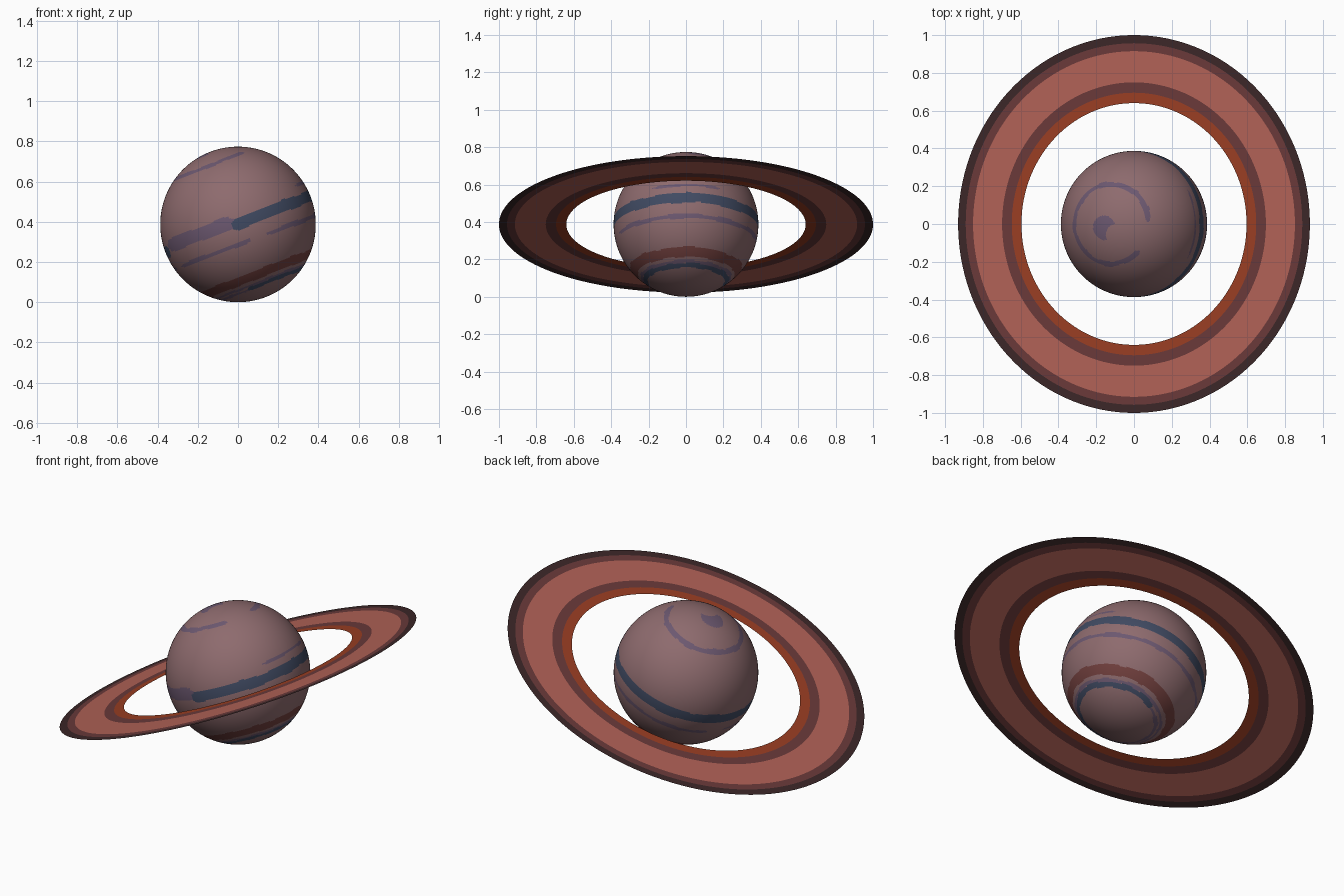
import bpy, bmesh, math

if "Cube" in bpy.data.objects:
    bpy.data.objects.remove(bpy.data.objects["Cube"])

TILT = math.radians(-21.4)
R = 0.387


def lin(c):
    c /= 255
    return c / 12.92 if c <= 0.04045 else ((c + 0.055) / 1.055) ** 2.4


def material(name, r, g, b):
    m = bpy.data.materials.new(name)
    m.diffuse_color = (lin(r), lin(g), lin(b), 1)
    m.use_nodes = True
    m.node_tree.nodes["Principled BSDF"].inputs["Base Color"].default_value = m.diffuse_color
    return m


def finish(name, bm, mats, smooth):
    me = bpy.data.meshes.new(name)
    for f in bm.faces:
        f.smooth = smooth
    bm.to_mesh(me)
    bm.free()
    for m in mats:
        me.materials.append(m)
    ob = bpy.data.objects.new(name, me)
    ob.location.z = R
    ob.rotation_euler.y = TILT
    bpy.context.collection.objects.link(ob)
    return ob


mauve = material("dusty_mauve", 142, 107, 110)
violet = material("faded_violet", 108, 88, 112)
blue = material("slate_blue", 64, 74, 98)
red = material("dull_red", 114, 64, 62)
edge = material("ring_dark_edge", 60, 39, 40)
brown = material("ring_brown", 107, 58, 58)
salmon = material("ring_salmon", 178, 98, 87)
orange = material("ring_rust", 155, 62, 35)

# Painted bands: (low latitude, high latitude, start longitude, end longitude, slot)
BANDS = [
    (-3.8, 4.5, -95, 200, 2),      # equator, dark part
    (-1.5, 8.5, 200, 268, 1),      # equator, faded part on the front left
    (10.3, 12.3, -28, 28, 1),      # short streak above equator
    (-16.5, -13, -72, 150, 1),     # southern streaks
    (-15, -12.5, 165, 195, 1),
    (-15.5, -12.3, 206, 275, 1),
    (-48, -39.5, -180, 180, 3),    # red belt
    (-53.5, -51, -180, 180, 1),    # southern polar rings
    (-58, -53.5, -110, 110, 2),
    (-58, -55, 110, 250, 1),
    (54.8, 59.2, 3, 318, 1),       # broken northern ring
]


def slot(p):
    """Paint slot for a point on the planet, from its latitude and longitude."""
    lat = math.degrees(math.asin(max(-1, min(1, p.z / p.length))))
    lon = math.degrees(math.atan2(p.y, p.x))
    # polar spot
    if p.z > 0 and math.hypot(p.x + 0.02, p.y + 0.02) < 0.065:
        if math.hypot(p.x - 0.05, p.y + 0.06) > 0.06:
            return 1
    a = math.radians(lon)
    wob = 0.5 * math.sin(5 * a + 1) + 0.35 * math.sin(13 * a)
    for lo, hi, s, e, k in BANDS:
        along = (lon - s) % 360
        span = e - s
        if along > span:
            continue
        # taper open ends
        t = 1 if span >= 360 else min(1, min(along, span - along) / 6 + 0.35)
        mid, half = (lo + hi) / 2 + 0.6 * wob, (hi - lo) / 2 * t
        if abs(lat - mid) < half + 0.3 * math.sin(9 * a + lo):
            return k
    return 0


# Planet
bm = bmesh.new()
bmesh.ops.create_uvsphere(bm, u_segments=240, v_segments=200, radius=R)
for f in bm.faces:
    f.material_index = slot(f.calc_center_median())
finish("planet", bm, [mauve, violet, blue, red], True)

# Flat ring in concentric bands
RADII = [0.64, 0.695, 0.75, 0.915, 0.957, 1.0]
SLOTS = [0, 1, 2, 1, 3]
N = 160
bm = bmesh.new()
loops = [[bm.verts.new((r * math.cos(2 * math.pi * i / N), r * math.sin(2 * math.pi * i / N), 0))
          for i in range(N)] for r in RADII]
for k, s in enumerate(SLOTS):
    a, b = loops[k], loops[k + 1]
    for i in range(N):
        j = (i + 1) % N
        bm.faces.new((a[i], b[i], b[j], a[j])).material_index = s
finish("planet_ring", bm, [orange, brown, salmon, edge], False)
